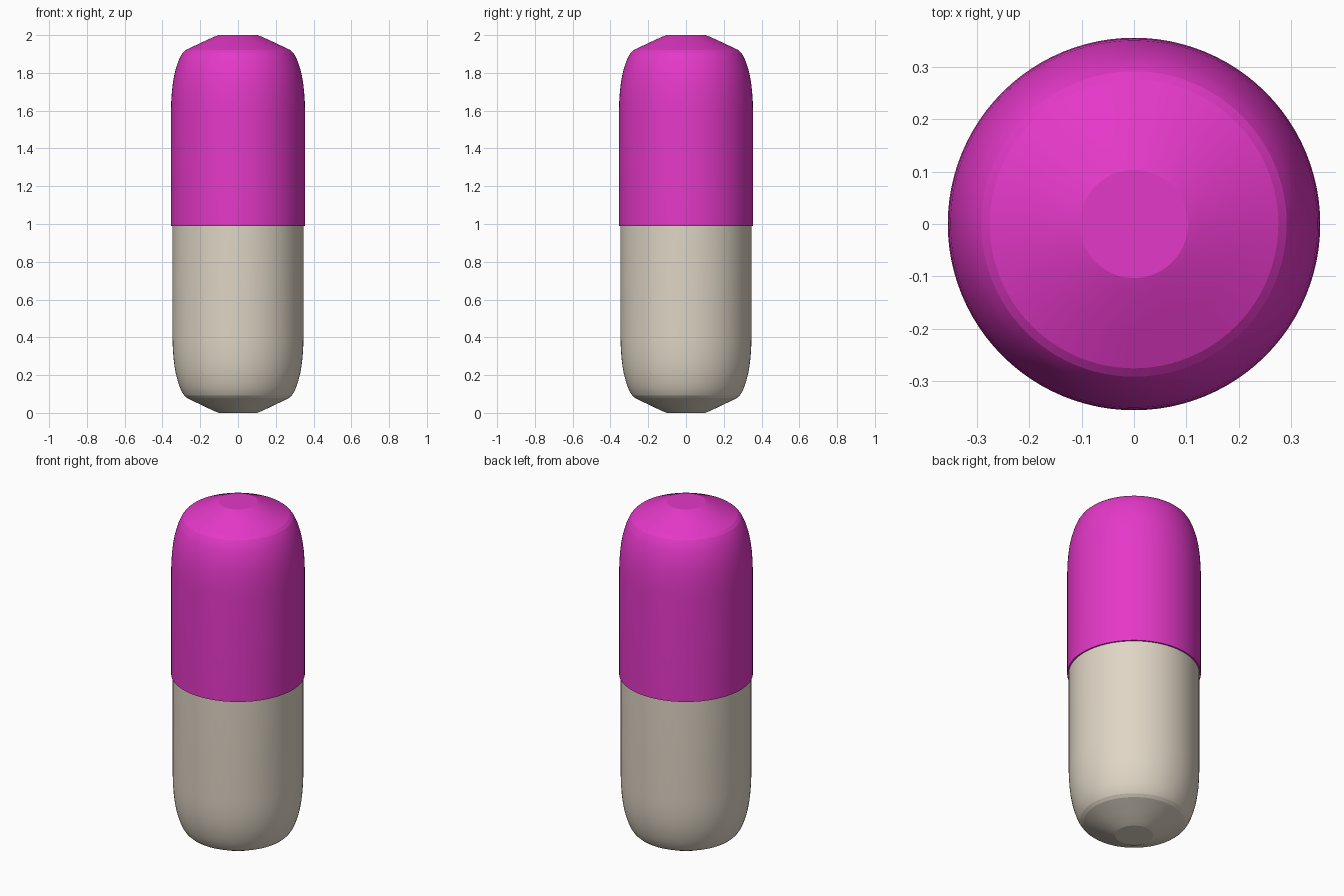
import bpy, bmesh, math

if "Cube" in bpy.data.objects:
    bpy.data.objects.remove(bpy.data.objects["Cube"])

SEGMENTS = 96
SEAM = 0.99

# Shoulder outline: (fraction of radius, depth below the tip)
SHOULDER = [(0.29, 0.0), (0.36, 0.009), (0.56, 0.042), (0.775, 0.078), (0.82, 0.092),
            (0.86, 0.114), (0.895, 0.143), (0.925, 0.176), (0.95, 0.21),
            (0.97, 0.25), (0.985, 0.295), (0.995, 0.345), (1.0, 0.40)]


def half_shell(name, radius, tip, direction, end, color):
    """Spin a rounded capsule half around z, closed at the seam."""
    profile = [(f * radius, tip + direction * d) for f, d in SHOULDER]
    profile.append((radius, end))
    bm = bmesh.new()
    rings = []
    for r, z in profile:
        rings.append([bm.verts.new((r * math.cos(2 * math.pi * i / SEGMENTS),
                                    r * math.sin(2 * math.pi * i / SEGMENTS), z))
                      for i in range(SEGMENTS)])
    for a, b in zip(rings, rings[1:]):
        for i in range(SEGMENTS):
            j = (i + 1) % SEGMENTS
            bm.faces.new((a[i], a[j], b[j], b[i]))
    bm.faces.new(rings[0])
    bm.faces.new(rings[-1])
    bmesh.ops.recalc_face_normals(bm, faces=bm.faces)
    mesh = bpy.data.meshes.new(name)
    bm.to_mesh(mesh)
    bm.free()
    obj = bpy.data.objects.new(name, mesh)
    bpy.context.collection.objects.link(obj)
    mat = bpy.data.materials.new(name + "_color")
    mat.diffuse_color = color
    mat.use_nodes = True
    mat.node_tree.nodes["Principled BSDF"].inputs["Base Color"].default_value = mat.diffuse_color
    mesh.materials.append(mat)
    bpy.ops.object.select_all(action='DESELECT')
    obj.select_set(True)
    bpy.context.view_layer.objects.active = obj
    bpy.ops.object.shade_smooth_by_angle(angle=math.radians(10))
    return obj


# Magenta cap, slightly wider than the body it slides over
half_shell("capsule_cap", 0.355, 2.0, -1, SEAM, (0.78, 0.04, 0.58, 1))
# Cream body
half_shell("capsule_body", 0.347, 0.0, 1, SEAM, (0.74, 0.67, 0.56, 1))
